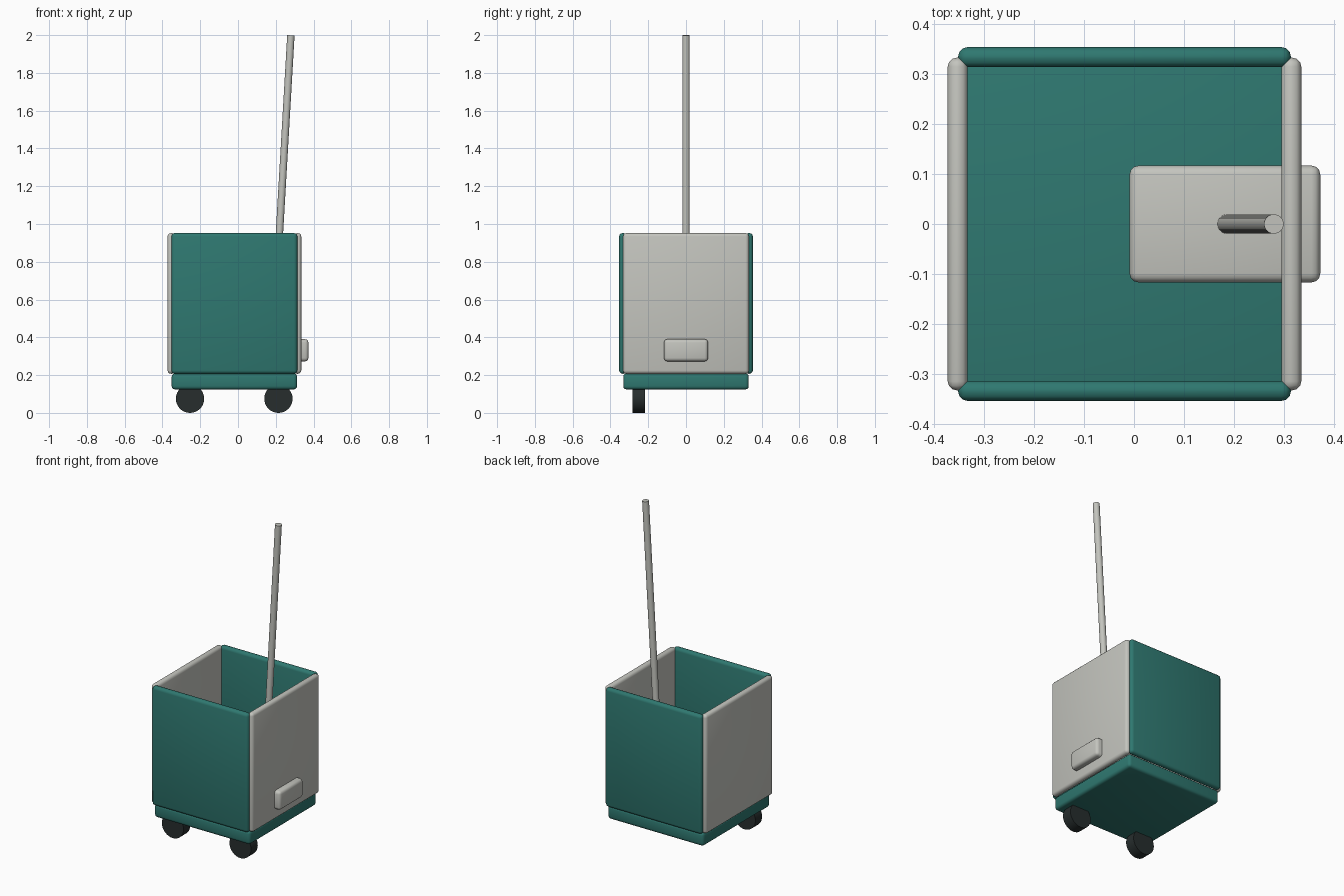
import bpy
import math
from mathutils import Vector

if "Cube" in bpy.data.objects:
    bpy.data.objects.remove(bpy.data.objects["Cube"])


def material(name, rgb):
    m = bpy.data.materials.new(name)
    m.diffuse_color = (*rgb, 1)
    m.use_nodes = True
    m.node_tree.nodes["Principled BSDF"].inputs["Base Color"].default_value = m.diffuse_color
    return m


teal = material("teal", (0.028, 0.187, 0.162))
grey = material("light_grey", (0.55, 0.555, 0.515))
black = material("wheel_black", (0.02, 0.027, 0.027))


def finish(ob, name, mat):
    ob.name = name
    ob.data.materials.append(mat)
    bpy.ops.object.shade_smooth_by_angle(angle=math.radians(35))


def rounded_box(name, lo, hi, mat, bevel=0.018):
    lo, hi = Vector(lo), Vector(hi)
    bpy.ops.mesh.primitive_cube_add(size=1, location=(lo + hi) / 2)
    ob = bpy.context.object
    ob.scale = hi - lo
    bpy.ops.object.transform_apply(location=False, rotation=False, scale=True)
    mod = ob.modifiers.new("bevel", "BEVEL")
    mod.width = bevel
    mod.segments = 3
    bpy.ops.object.modifier_apply(modifier=mod.name)
    finish(ob, name, mat)


def rod(name, a, b, radius, mat, sides=32):
    a, b = Vector(a), Vector(b)
    bpy.ops.mesh.primitive_cylinder_add(vertices=sides, radius=radius,
                                        depth=(b - a).length, location=(a + b) / 2)
    ob = bpy.context.object
    ob.rotation_euler = (b - a).to_track_quat('Z', 'Y').to_euler()
    finish(ob, name, mat)


CX = -0.019  # centre of the bin

# Base slab
rounded_box("base", (CX - 0.332, -0.332, 0.124), (CX + 0.332, 0.332, 0.209), teal)

# Four wall panels around the open bin
for side, label in ((-1, "front"), (1, "back")):
    y = side * 0.334
    rounded_box(label + "_panel", (CX - 0.333, y - 0.02, 0.207),
                (CX + 0.333, y + 0.02, 0.952), teal)
for side, label in ((-1, "left"), (1, "right")):
    x = CX + side * 0.334
    rounded_box(label + "_panel", (x - 0.02, -0.333, 0.207),
                (x + 0.02, 0.333, 0.952), grey)

# Block passing through the right wall, holding the handle
rounded_box("handle_block", (-0.009, -0.117, 0.273), (0.373, 0.117, 0.39), grey)

# Leaning pull handle
rod("handle", (0.184, 0, 0.34), (0.28, 0, 1.999), 0.0195, grey)

# Pair of wheels under the front edge
for x, label in ((-0.254, "left"), (0.214, "right")):
    rod(label + "_wheel", (x, -0.283, 0.075), (x, -0.217, 0.075), 0.075, black)
